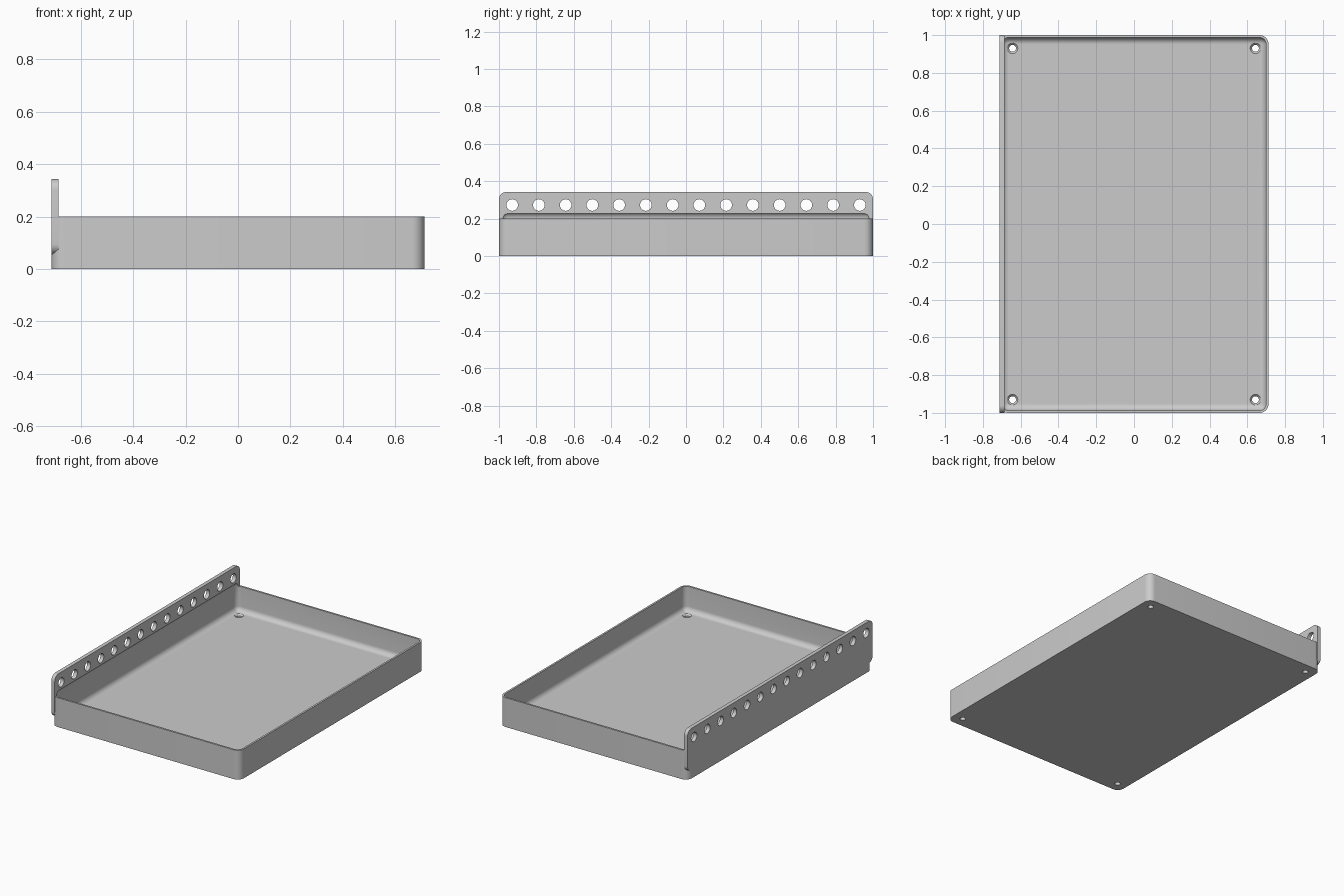
import bpy, bmesh, math
from mathutils import Matrix, Vector

cube = bpy.data.objects.get("Cube")
if cube:
    bpy.data.objects.remove(cube, do_unlink=True)

HX, HY = 0.712, 1.0        # half width and half length
RIM, FLOOR, WALL = 0.2, 0.03, 0.013


def add_object(name, bm):
    bmesh.ops.recalc_face_normals(bm, faces=bm.faces)
    mesh = bpy.data.meshes.new(name)
    bm.to_mesh(mesh)
    bm.free()
    obj = bpy.data.objects.new(name, mesh)
    bpy.context.collection.objects.link(obj)
    return obj


def rounded_box(name, low, high, radius, axis=None, segments=8):
    """Box with its edges rounded, or only those parallel to one axis."""
    low, high = Vector(low), Vector(high)
    bm = bmesh.new()
    bmesh.ops.create_cube(bm, size=1)
    size = high - low
    for v in bm.verts:
        v.co = Vector([c * s for c, s in zip(v.co, size)]) + (low + high) / 2
    edges = [e for e in bm.edges if axis is None
             or abs((e.verts[0].co - e.verts[1].co)[axis]) > 1e-4]
    bmesh.ops.bevel(bm, geom=edges, offset=radius, segments=segments,
                    profile=0.5, affect='EDGES')
    return add_object(name, bm)


def add_pin(bm, centre, r1, r2, depth, turn=Matrix()):
    bmesh.ops.create_cone(bm, cap_ends=True, segments=32, radius1=r1,
                          radius2=r2, depth=depth,
                          matrix=Matrix.Translation(centre) @ turn)


def combine(target, tool, operation):
    mod = target.modifiers.new(operation.title(), 'BOOLEAN')
    mod.object, mod.operation, mod.solver = tool, operation, 'EXACT'
    bpy.context.view_layer.objects.active = target
    bpy.ops.object.modifier_apply(modifier=mod.name)
    bpy.data.objects.remove(tool, do_unlink=True)


# Tray body with rounded upright corners, and the tall mounting rail
tray = rounded_box("tray", (-HX, -HY, 0), (HX, HY, RIM), 0.047, axis=2)
rail = rounded_box("rail", (-HX, -HY, 0.055), (-HX + 0.026, HY, 0.343), 0.04, axis=0)
combine(tray, rail, 'UNION')

# Filleted cavity, which also undercuts the rail above the rim
cavity = rounded_box("cavity", (-HX + WALL, -HY + WALL, FLOOR),
                     (HX - WALL, HY - WALL, RIM + 0.035), 0.035)
combine(tray, cavity, 'DIFFERENCE')

# Row of rail holes and the four floor screw holes
bm = bmesh.new()
sideways = Matrix.Rotation(math.pi / 2, 4, 'Y')
for i in range(14):
    add_pin(bm, (-HX, (i - 6.5) * 0.143, 0.273), 0.031, 0.031, 0.2, sideways)
corners = [(x, y) for x in (-0.643, 0.643) for y in (-0.93, 0.93)]
for x, y in corners:
    add_pin(bm, (x, y, 0), 0.018, 0.018, 0.2)
combine(tray, add_object("holes", bm), 'DIFFERENCE')

# Countersinks around the screw holes
bm = bmesh.new()
for x, y in corners:
    add_pin(bm, (x, y, FLOOR), 0.014, 0.042, 0.03)
combine(tray, add_object("countersinks", bm), 'DIFFERENCE')

# Plain grey finish
grey = bpy.data.materials.new("plain grey")
grey.use_nodes = True
colour = (0.6, 0.6, 0.6, 1)
grey.diffuse_color = colour
grey.node_tree.nodes["Principled BSDF"].inputs["Base Color"].default_value = colour
tray.data.materials.clear()
tray.data.materials.append(grey)
for face in tray.data.polygons:
    face.material_index = 0

bpy.ops.object.select_all(action='DESELECT')
tray.select_set(True)
bpy.context.view_layer.objects.active = tray
bpy.ops.object.shade_smooth_by_angle(angle=math.radians(30))
